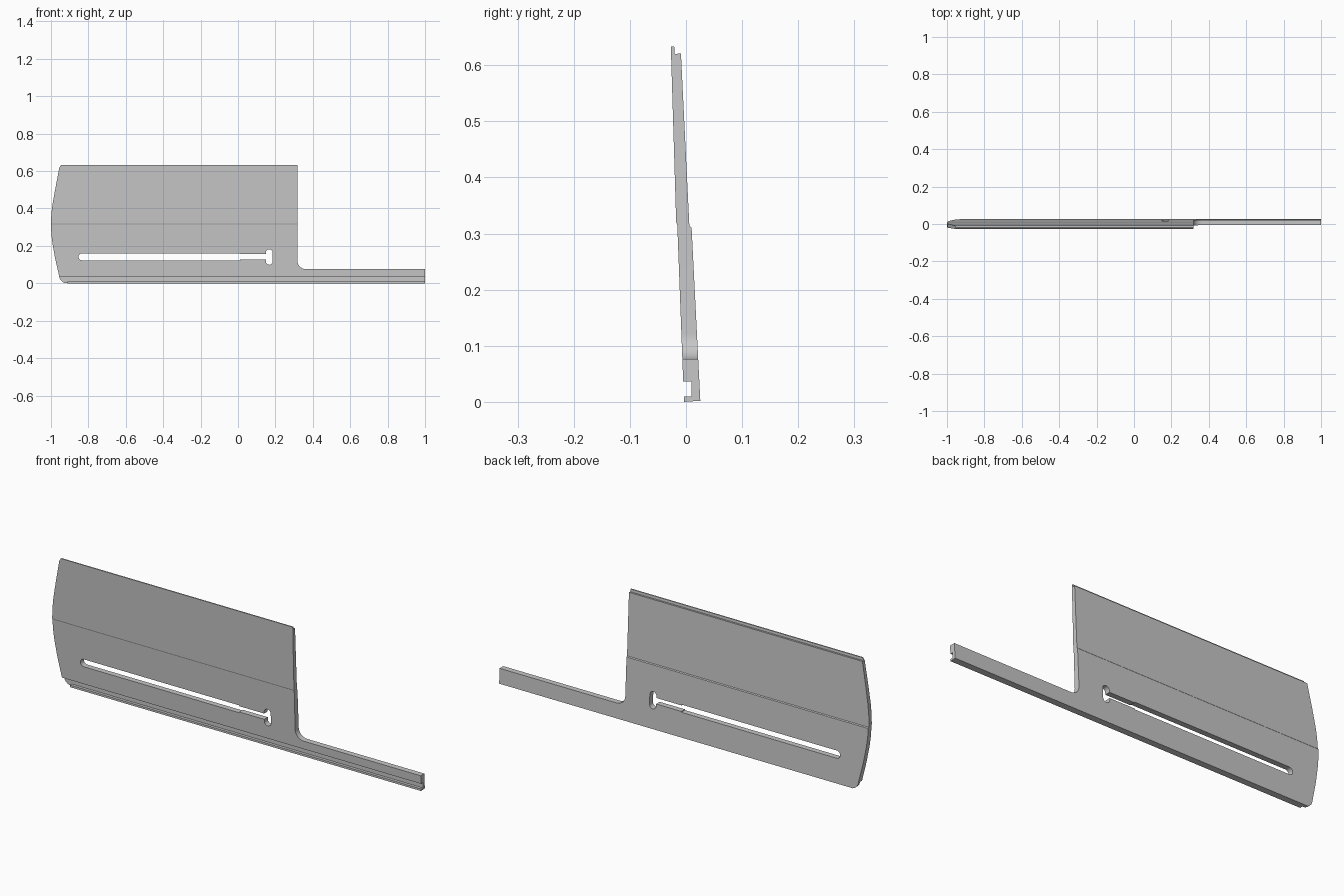
import bpy, bmesh
from math import cos, sin, radians
from mathutils import Vector

cube = bpy.data.objects.get("Cube")
if cube:
    bpy.data.objects.remove(cube, do_unlink=True)

grey = bpy.data.materials.new("light grey")
grey.use_nodes = True
colour = (0.57, 0.57, 0.57, 1)
grey.diffuse_color = colour
grey.node_tree.nodes["Principled BSDF"].inputs["Base Color"].default_value = colour


def prism(name, points, sweep):
    """Extrude a closed loop of 3D points along a vector."""
    bm = bmesh.new()
    face = bm.faces.new([bm.verts.new(p) for p in points])
    made = bmesh.ops.extrude_face_region(bm, geom=[face])["geom"]
    verts = [g for g in made if isinstance(g, bmesh.types.BMVert)]
    bmesh.ops.translate(bm, verts=verts, vec=Vector(sweep))
    bmesh.ops.recalc_face_normals(bm, faces=bm.faces[:])
    mesh = bpy.data.meshes.new(name)
    bm.to_mesh(mesh)
    bm.free()
    mesh.materials.append(grey)
    obj = bpy.data.objects.new(name, mesh)
    bpy.context.collection.objects.link(obj)
    return obj


def arc(cx, cz, r, start, end):
    steps = round(abs(end - start) / 8)
    angles = [radians(start + (end - start) * i / steps) for i in range(steps + 1)]
    return [(cx + r * cos(a), cz + r * sin(a)) for a in angles]


def cut(target, name, outline, operation, back=0.2):
    """Boolean the target with an outline swept forward from a back depth."""
    cutter = prism(name, [(x, back, z) for x, z in outline], (0, -0.4, 0))
    cutter.hide_render = True
    mod = target.modifiers.new(name, "BOOLEAN")
    mod.object, mod.operation, mod.solver = cutter, operation, "EXACT"
    bpy.context.view_layer.objects.active = target
    bpy.ops.object.modifier_apply(modifier=name)
    bpy.data.objects.remove(cutter, do_unlink=True)


# Leaning sheet section: bottom groove, mid-height steps, rebated top
section = [(-0.004, 0), (-0.004, 0.010), (0.010, 0.010), (0.010, 0.036),
           (-0.005, 0.036), (-0.0155, 0.315), (-0.0175, 0.320), (-0.027, 0.633),
           (-0.021, 0.633), (-0.020, 0.620), (-0.009, 0.621), (0.006, 0.314),
           (0.010, 0.310), (0.0255, 0.002)]
plate = prism("slotted_plate", [(-1.1, y, z) for y, z in section], (2.2, 0, 0))

# Plate outline: bowed left end, filleted inner corner, long low arm
bow = [(-0.955, 0.62), (-0.978, 0.5), (-0.992, 0.42), (-0.998, 0.37)]
outline = [(-0.94, 0.65), (-0.947, 0.631)] + bow + [(-1, 0.317)]
outline += [(x, 0.634 - z) for x, z in reversed(bow[1:])]
outline += arc(-0.914, 0.042, 0.042, 188, 270) + [(-0.914, -0.05), (1, -0.05), (1, 0.076)]
outline += arc(0.363, 0.122, 0.046, 270, 180) + [(0.317, 0.65)]
cut(plate, "outline", outline, "INTERSECT")

# Front lip stops short of the rounded corner
lip_end = [(-1.1, -0.05), (-0.912, -0.05), (-0.912, 0.02), (-1.1, 0.02)]
cut(plate, "lip_end", lip_end, "DIFFERENCE", back=0.010)

# Long slot, narrow neck and upright keyhole
slot = arc(-0.834, 0.1415, 0.0185, 90, 270) + [(0.012, 0.123), (0.012, 0.160)]
cut(plate, "long_slot", slot, "DIFFERENCE")
neck = [(0, 0.127), (0.16, 0.127), (0.16, 0.156), (0, 0.156)]
cut(plate, "slot_neck", neck, "DIFFERENCE")
keyhole = arc(0.167, 0.164, 0.018, 0, 180) + arc(0.167, 0.117, 0.018, 180, 360)
cut(plate, "keyhole", keyhole, "DIFFERENCE")

# Smooth the fillets, keep creases sharp
bpy.ops.object.select_all(action="DESELECT")
plate.select_set(True)
bpy.context.view_layer.objects.active = plate
bpy.ops.object.shade_smooth_by_angle(angle=radians(10))
